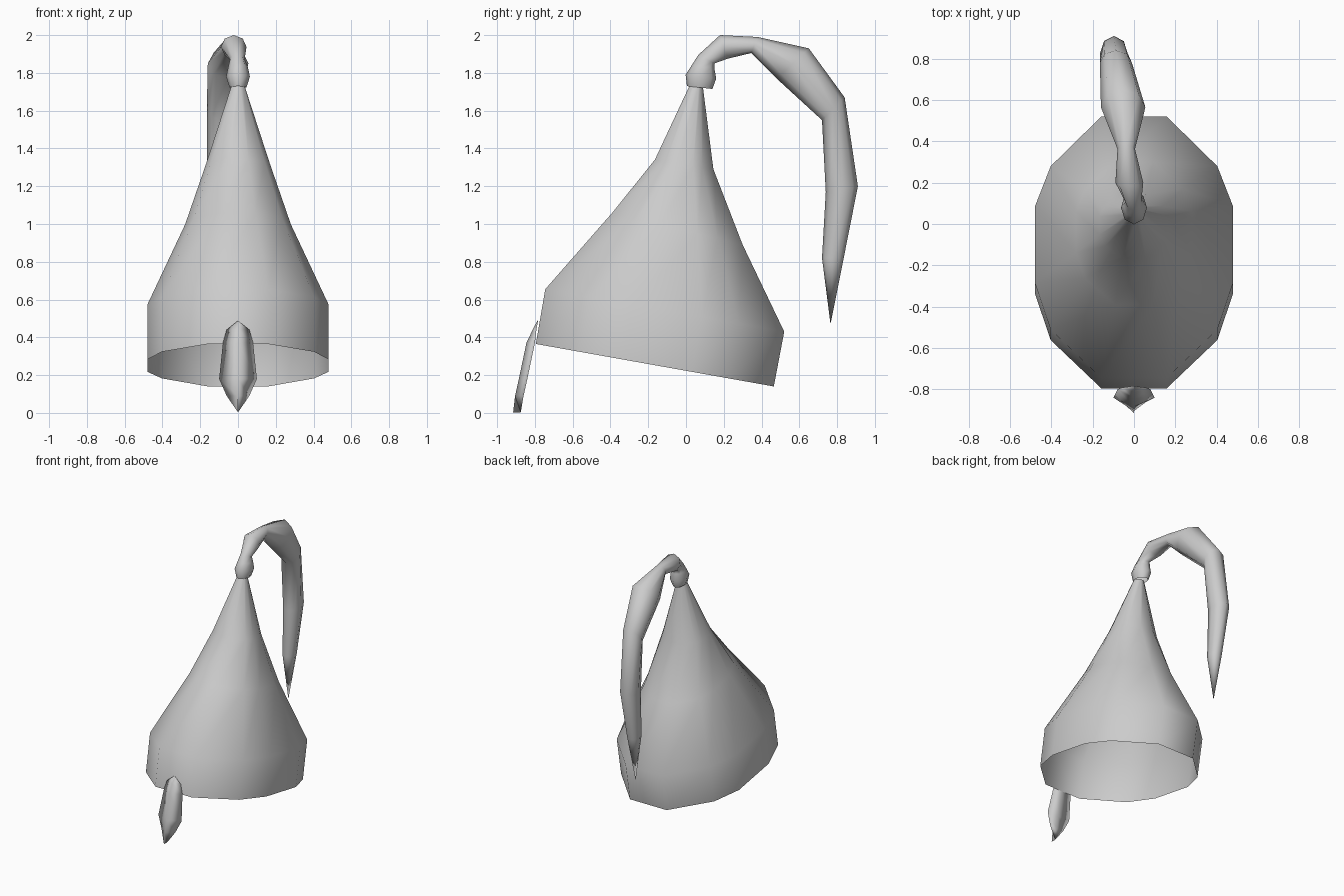
import bpy, bmesh
from math import cos, sin, pi
from mathutils import Vector

if "Cube" in bpy.data.objects:
    bpy.data.objects.remove(bpy.data.objects["Cube"])


def loft(name, rings, cap_ends=False):
    """Skin closed rings of equal point count into one smooth object."""
    bm = bmesh.new()
    rows = [[bm.verts.new(p) for p in ring] for ring in rings]
    n = len(rows[0])
    for a, b in zip(rows, rows[1:]):
        for i in range(n):
            j = (i + 1) % n
            bm.faces.new((a[i], a[j], b[j], b[i]))
    if cap_ends:
        bm.faces.new(rows[0])
        bm.faces.new(rows[-1])
    bmesh.ops.remove_doubles(bm, verts=bm.verts, dist=0.0005)
    bmesh.ops.recalc_face_normals(bm, faces=bm.faces)
    for f in bm.faces:
        f.smooth = True
    mesh = bpy.data.meshes.new(name)
    bm.to_mesh(mesh)
    bm.free()
    obj = bpy.data.objects.new(name, mesh)
    bpy.context.collection.objects.link(obj)
    return obj


# Cap: 12-sided tilted rings, open at the bottom
half = [(0.33, -1), (0.84, -0.63), (1, -0.27), (1, 0.31), (0.84, 0.62), (0.33, 1)]
outline = half + [(-x, t) for x, t in reversed(half)]
# front y, front z, back y, back z, half width
cap_levels = [
    (-0.795, 0.365, 0.465, 0.14, 0.48),
    (-0.745, 0.655, 0.52, 0.43, 0.48),
    (-0.39, 1.06, 0.30, 0.89, 0.28),
    (-0.165, 1.34, 0.145, 1.29, 0.168),
    (0.02, 1.735, 0.09, 1.722, 0.035),
]
cap_rings = []
for fy, fz, by, bz, w in cap_levels:
    cap_rings.append([(x * w, fy + (by - fy) * (t + 1) / 2, fz + (bz - fz) * (t + 1) / 2)
                      for x, t in outline])
loft("cap", cap_rings)


# Knot and drooping tail: outer y, z / inner y, z / left x, right x
def tube_ring(oy, oz, iy, iz, x0, x1, sides=8):
    mid = Vector(((x0 + x1) / 2, (oy + iy) / 2, (oz + iz) / 2))
    arm = Vector((0, (oy - iy) / 2, (oz - iz) / 2))
    side = Vector(((x1 - x0) / 2, 0, 0))
    return [mid + arm * cos(2 * pi * k / sides) + side * sin(2 * pi * k / sides)
            for k in range(sides)]


tail_levels = [
    (0.005, 1.73, 0.14, 1.715, -0.045, 0.045),
    (-0.002, 1.79, 0.16, 1.77, -0.063, 0.063),
    (0.03, 1.84, 0.15, 1.825, -0.052, 0.052),
    (0.065, 1.895, 0.15, 1.85, -0.042, 0.035),
    (0.18, 2.0, 0.22, 1.875, -0.09, 0.045),
    (0.38, 1.99, 0.345, 1.905, -0.08, 0.005),
    (0.65, 1.93, 0.48, 1.77, -0.16, 0.055),
    (0.84, 1.67, 0.72, 1.55, -0.165, -0.01),
    (0.91, 1.20, 0.74, 1.17, -0.165, -0.03),
    (0.835, 0.82, 0.72, 0.82, -0.145, -0.05),
    (0.765, 0.47, 0.765, 0.47, -0.10, -0.10),
]
loft("knotted_tail", [tube_ring(*lv) for lv in tail_levels])

# Nose guard: z, half width, ridge y, edge y
guard_levels = [
    (0.488, 0.0, -0.787, -0.783),
    (0.44, 0.06, -0.812, -0.792),
    (0.37, 0.08, -0.845, -0.80),
    (0.18, 0.10, -0.885, -0.84),
    (0.09, 0.06, -0.905, -0.86),
    (0.003, 0.0, -0.915, -0.875),
]
loft("nose_guard", [[(-w, e, z), (0, r, z), (w, e, z), (0, e, z)]
                    for z, w, r, e in guard_levels])
